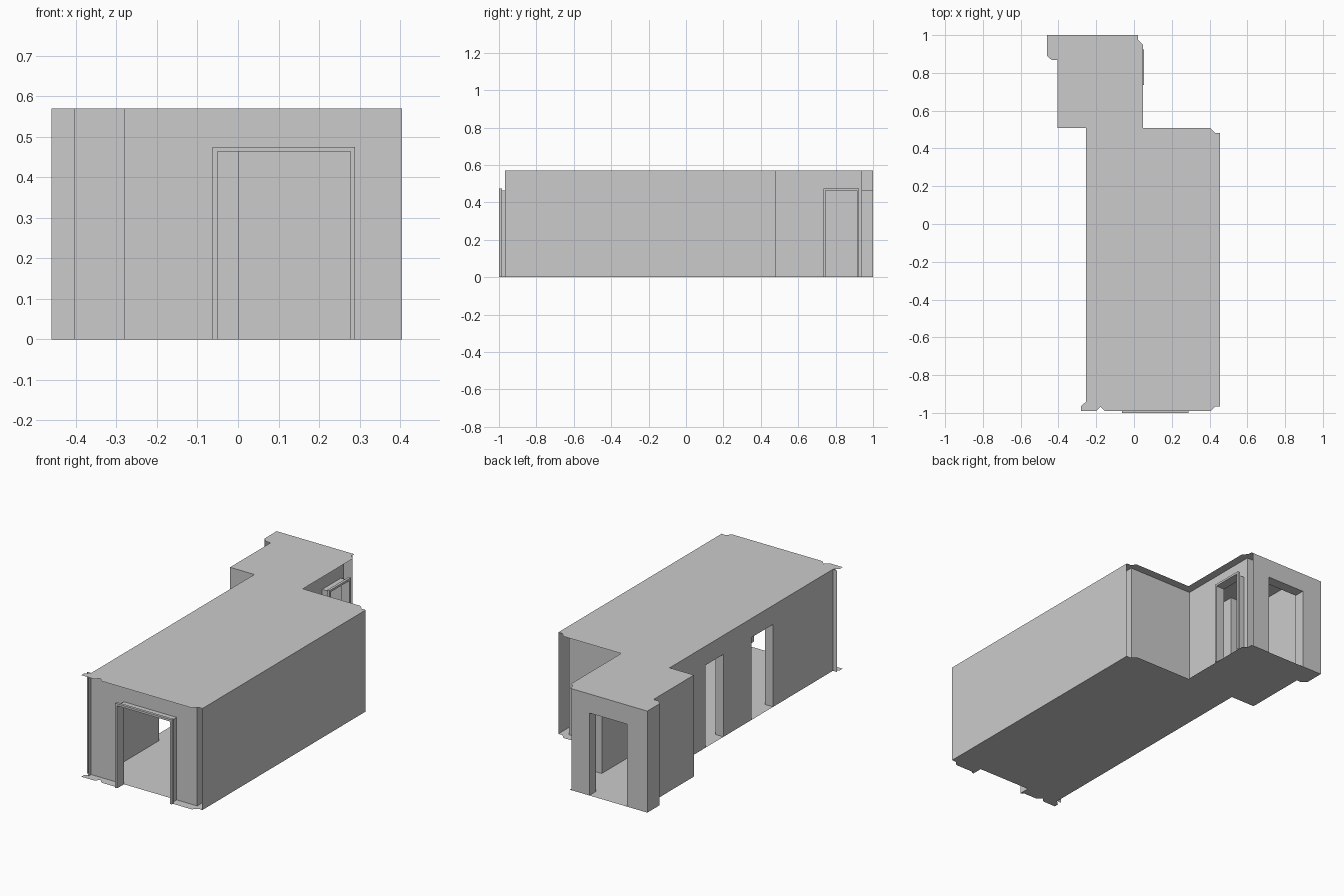
import bpy

if "Cube" in bpy.data.objects:
    bpy.data.objects.remove(bpy.data.objects["Cube"])

H = 0.57      # wall height
DH = 0.463    # door opening height


def mesh(name, verts, faces):
    me = bpy.data.meshes.new(name)
    me.from_pydata(verts, [], faces)
    ob = bpy.data.objects.new(name, me)
    bpy.context.collection.objects.link(ob)
    return ob


def quads(name, polys):
    verts, faces = [], []
    for p in polys:
        faces.append(tuple(range(len(verts), len(verts) + len(p))))
        verts += p
    return mesh(name, verts, faces)


def point(axis, c, t, z):
    # axis 'x': wall runs along x at y = c; axis 'y': runs along y at x = c
    return (t, c, z) if axis == 'x' else (c, t, z)


def wall(name, axis, c, a, b, holes=()):
    """Vertical wall sheet from a to b with floor-standing openings."""
    polys, cur = [], a

    def panel(s, e, z0):
        polys.append([point(axis, c, s, z0), point(axis, c, e, z0),
                      point(axis, c, e, H), point(axis, c, s, H)])
    for h0, h1 in holes:
        panel(cur, h0, 0)
        panel(h0, h1, DH)
        cur = h1
    panel(cur, b, 0)
    return quads(name, polys)


def jamb(name, axis, c0, c1, a, b):
    """Lining of an opening: two sides and the head."""
    path = [(a, 0), (a, DH), (b, DH), (b, 0)]
    polys = []
    for (t0, z0), (t1, z1) in zip(path, path[1:]):
        polys.append([point(axis, c0, t0, z0), point(axis, c1, t0, z0),
                      point(axis, c1, t1, z1), point(axis, c0, t1, z1)])
    return quads(name, polys)


def trim(name, axis, c0, c1, a, b, w=0.012):
    """Door casing: U-shaped frame with depth from c0 to c1."""
    outer = [(a - w, 0), (a - w, DH + w), (b + w, DH + w), (b + w, 0)]
    inner = [(a, 0), (a, DH), (b, DH), (b, 0)]
    polys = []
    for i in range(3):
        o0, o1, n0, n1 = outer[i], outer[i + 1], inner[i], inner[i + 1]
        for c in (c0, c1):
            polys.append([point(axis, c, *p) for p in (o0, o1, n1, n0)])
        for p, q in ((o0, o1), (n0, n1)):
            polys.append([point(axis, c0, *p), point(axis, c0, *q),
                          point(axis, c1, *q), point(axis, c1, *p)])
    return quads(name, polys)


# floor and ceiling share one plan; the floor is cut back at the front door
right_back = [(0.405, -0.99), (0.43, -0.965), (0.455, -0.965), (0.455, 0.483),
              (0.43, 0.483), (0.405, 0.508), (0.047, 0.508), (0.047, 0.95),
              (0.022, 0.975), (0.022, 1.0), (-0.46, 1.0), (-0.46, 0.89),
              (-0.435, 0.867), (-0.405, 0.867), (-0.405, 0.508),
              (-0.254, 0.508), (-0.254, -0.94), (-0.28, -0.965),
              (-0.28, -0.99), (-0.2, -0.99), (-0.177, -0.967), (-0.154, -0.99)]
notch = [(-0.05, -0.99), (-0.05, -0.94), (0.277, -0.94), (0.277, -0.99)]
for name, plan, z in (("floor", right_back + notch, 0.0), ("ceiling", right_back, H)):
    mesh(name, [(x, y, z) for x, y in plan], [tuple(range(len(plan)))])

# openings
front_door = (-0.051, 0.277)
side_door = (0.747, 0.913)
back_door = (-0.335, -0.10)
left_open = [(-0.41, -0.22), (0.03, 0.19)]

# main room walls
wall("front_wall", 'x', -0.94, -0.28, 0.405, [front_door])
wall("right_wall_outer", 'y', 0.455, -0.968, 0.48)
wall("right_wall_inner", 'y', 0.405, -0.94, 0.46)
wall("back_wall", 'x', 0.46, 0.0, 0.405)
wall("left_wall_outer", 'y', -0.254, -0.965, 0.508, left_open)
wall("left_wall_inner", 'y', -0.205, -0.94, 0.56, left_open)

# rear annex walls
wall("annex_right_wall", 'y', 0.0, 0.46, 0.94, [side_door])
wall("annex_back_outer", 'x', 1.0, -0.46, 0.01, [back_door])
wall("annex_back_inner", 'x', 0.94, -0.46, 0.0, [back_door])
wall("annex_left_cap", 'y', -0.46, 0.89, 1.0)
wall("annex_left_outer", 'y', -0.405, 0.508, 0.89)
wall("annex_left_inner", 'y', -0.355, 0.56, 0.94)
wall("annex_front_outer", 'x', 0.508, -0.405, -0.254)
wall("annex_front_inner", 'x', 0.56, -0.355, -0.205)

# opening linings
jamb("front_door_lining", 'x', -0.99, -0.94, *front_door)
jamb("side_door_lining", 'y', 0.047, 0.0, *side_door)
jamb("back_door_lining", 'x', 1.0, 0.94, *back_door)
for i, o in enumerate(left_open):
    jamb(f"left_opening_lining_{i}", 'y', -0.254, -0.205, *o)

# door casings
trim("front_door_casing", 'x', -1.0, -0.985, *front_door)
trim("side_door_casing", 'y', 0.054, 0.04, *side_door)
